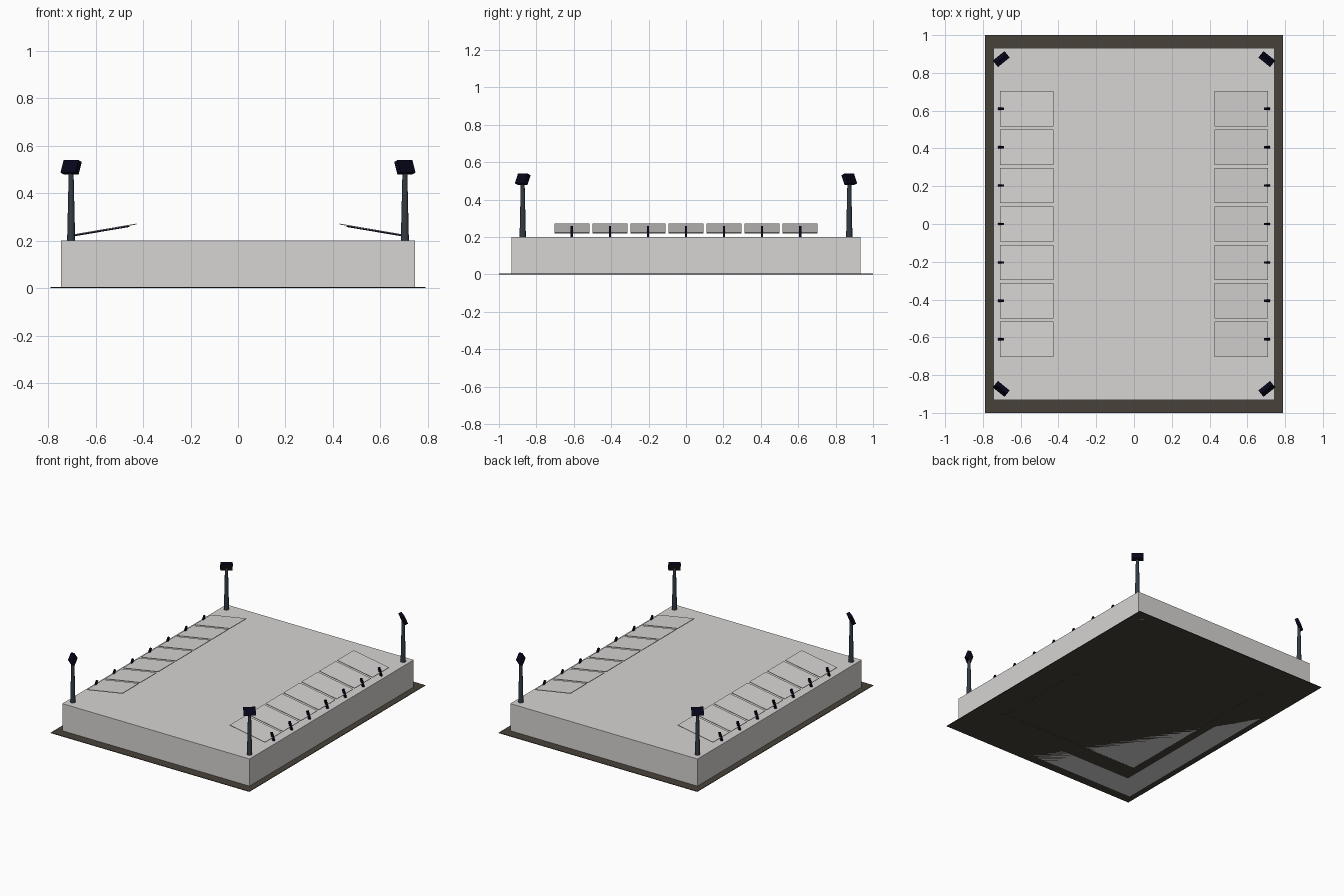
import bpy, math
from mathutils import Matrix, Vector

cube = bpy.data.objects.get("Cube")
if cube:
    bpy.data.objects.remove(cube, do_unlink=True)


def material(name, r, g, b):
    m = bpy.data.materials.new(name)
    m.use_nodes = True
    m.diffuse_color = (r, g, b, 1)
    bsdf = next(n for n in m.node_tree.nodes if n.type == 'BSDF_PRINCIPLED')
    bsdf.inputs["Base Color"].default_value = (r, g, b, 1)
    return m


GREY = material("light grey", 0.67, 0.66, 0.645)
GROUND = material("dark brown", 0.064, 0.054, 0.042)
STEEL = material("slate steel", 0.033, 0.045, 0.056)
NAVY = material("dark navy", 0.002, 0.002, 0.011)
CHARCOAL = material("charcoal lens", 0.012, 0.011, 0.011)


def box(name, size, loc, mat, rot=None):
    """Box with the given size, turned by a rotation matrix."""
    bpy.ops.mesh.primitive_cube_add(size=1)
    ob = bpy.context.object
    ob.name = name
    turn = rot if rot else Matrix.Identity(4)
    ob.data.transform(turn @ Matrix.Diagonal((*size, 1)))
    ob.location = loc
    ob.data.materials.append(mat)
    return ob


def pole(name, r1, r2, x, y, z1, z2, mat):
    """Tapered upright pole."""
    bpy.ops.mesh.primitive_cone_add(vertices=12, radius1=r1, radius2=r2,
                                    depth=z2 - z1, location=(x, y, (z1 + z2) / 2))
    ob = bpy.context.object
    ob.name = name
    ob.data.materials.append(mat)
    bpy.ops.object.shade_smooth_by_angle()


def sloped(name, start, end, width, thick, y, mat):
    """Thin strip between two (x, z) points."""
    a, b = Vector((start[0], y, start[1])), Vector((end[0], y, end[1]))
    d = b - a
    rot = Matrix.Rotation(-math.atan2(d.z, d.x), 4, 'Y')
    box(name, (d.length, width, thick), (a + b) / 2, mat, rot)


# Ground sheet and main block
box("ground_sheet", (1.58, 2.0, 0.004), (0, 0, 0.003), GROUND)
box("main_block", (1.49, 1.866, 0.199), (0, 0, 0.1005), GREY)

# Dark strips showing on the underside
box("underside_front_strip", (1.2, 0.13, 0.002), (0.02, -0.69, 0.001), GROUND)
box("underside_left_strip", (0.06, 0.72, 0.002), (0.56, -0.265, 0.001), GROUND)
box("underside_right_strip", (0.06, 1.3, 0.002), (-0.55, 0.025, 0.001), GROUND)

for sx, side in ((1, "left"), (-1, "right")):
    # Sloping roof panels with their struts and leaning posts
    for i in range(7):
        y = (i - 3) * 0.2035
        sloped(f"{side}_roof_panel_{i}", (sx * 0.708, 0.222), (sx * 0.427, 0.27),
               0.187, 0.004, y, GREY)
        sloped(f"{side}_strut_{i}", (sx * 0.70, 0.219), (sx * 0.457, 0.26),
               0.008, 0.005, y, NAVY)
        sloped(f"{side}_roof_post_{i}", (sx * 0.713, 0.198), (sx * 0.694, 0.256),
               0.012, 0.013, y, NAVY)

    # Corner floodlights, leaning in towards the middle
    for sy, end in ((-1, "front"), (1, "back")):
        x, y = sx * 0.703, sy * 0.873
        pole(f"{end}_{side}_light_pole", 0.017, 0.01, x, y, 0.2, 0.50, STEEL)
        inward = math.atan2(-y, -x)
        rot = Matrix.Rotation(inward, 4, 'Z') @ Matrix.Rotation(math.radians(22), 4, 'Y')
        head = box(f"{end}_{side}_lamp_head", (0.024, 0.08, 0.057), (x, y, 0.509), NAVY, rot)
        head.data.materials.append(CHARCOAL)
        facing = rot @ Vector((1, 0, 0))
        for face in head.data.polygons:
            face.material_index = int(face.normal.dot(facing) > 0.9)
